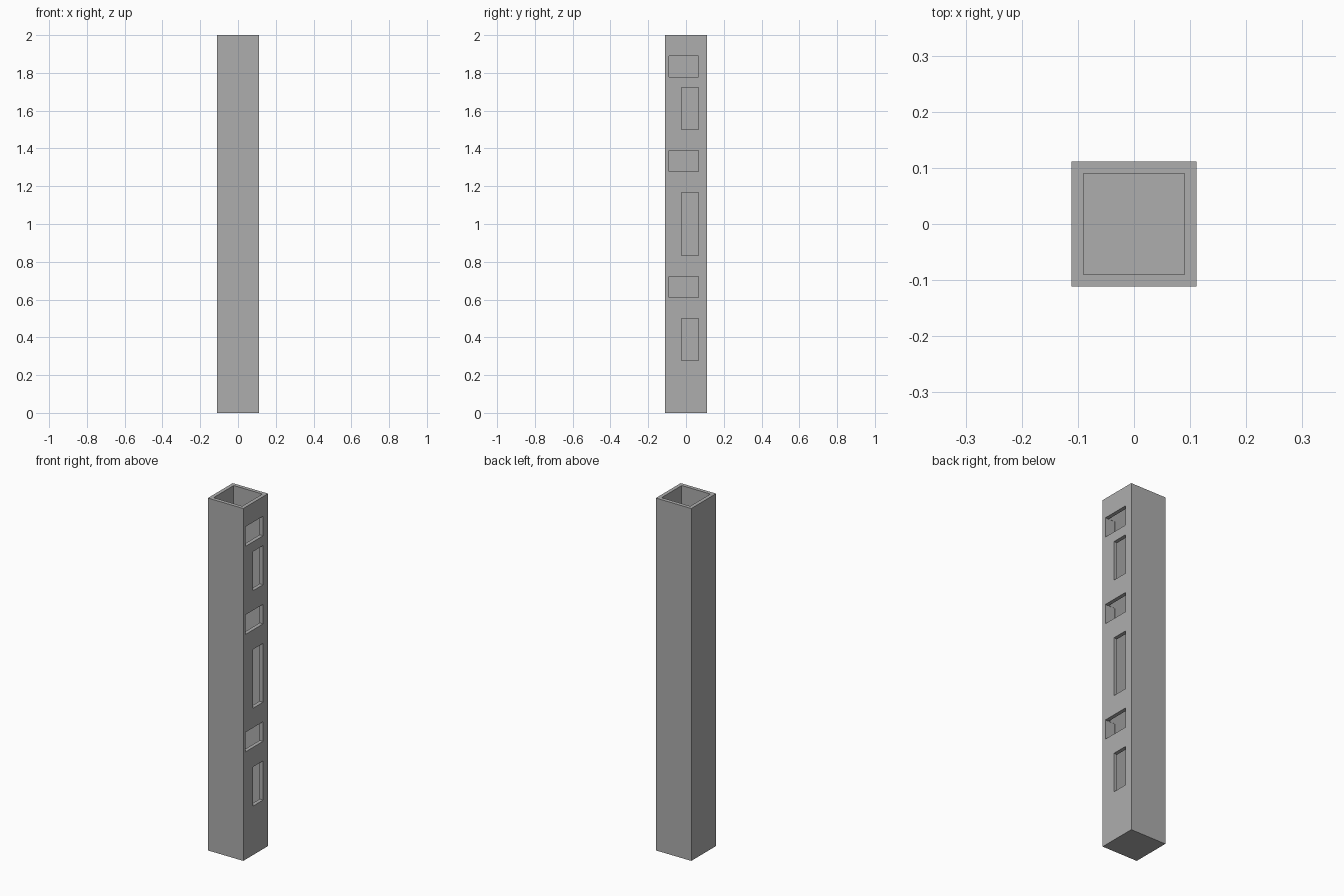
import bpy
from mathutils import Vector

cube = bpy.data.objects.get("Cube")
if cube:
    bpy.data.objects.remove(cube, do_unlink=True)

UNIT = 2 / 9            # the shaft is one unit wide and nine units tall
HALF = UNIT / 2
INNER = 0.09            # half width of the hollow
FLOOR = 0.022

# Single grey colour
grey = bpy.data.materials.new("plain grey")
grey.use_nodes = True
colour = (0.42, 0.42, 0.42, 1)
grey.diffuse_color = colour
grey.node_tree.nodes["Principled BSDF"].inputs["Base Color"].default_value = colour


def box(name, low, high):
    """Axis-aligned box between two corners."""
    low, high = Vector(low), Vector(high)
    bpy.ops.mesh.primitive_cube_add(size=1, location=(low + high) / 2)
    obj = bpy.context.object
    obj.name = name
    obj.scale = high - low
    bpy.ops.object.transform_apply(location=True, rotation=False, scale=True)
    obj.data.materials.append(grey)
    return obj


def cut(target, cutter):
    """Subtract a box, then discard it."""
    mod = target.modifiers.new("cut", "BOOLEAN")
    mod.operation = "DIFFERENCE"
    mod.solver = "EXACT"
    mod.object = cutter
    cutter.hide_render = True
    bpy.context.view_layer.objects.active = target
    bpy.ops.object.modifier_apply(modifier=mod.name)
    bpy.data.objects.remove(cutter, do_unlink=True)


# Square shaft, hollow and open at the top
shaft = box("square_shaft", (-HALF, -HALF, 0), (HALF, HALF, 2))
cut(shaft, box("hollow_cutter", (-INNER, -INNER, FLOOR), (INNER, INNER, 2.1)))

# Openings through the +x wall: bottom and top in units, wide or narrow
openings = [
    (1.25, 2.25, False), (2.75, 3.25, True),
    (3.75, 5.25, False), (5.75, 6.25, True),
    (6.75, 7.75, False), (8.0, 8.5, True),
]
for bottom, top, wide in openings:
    front_edge = -0.091 if wide else -0.024
    cut(shaft, box("opening_cutter", (0.05, front_edge, bottom * UNIT),
                   (0.2, 0.066, top * UNIT)))
